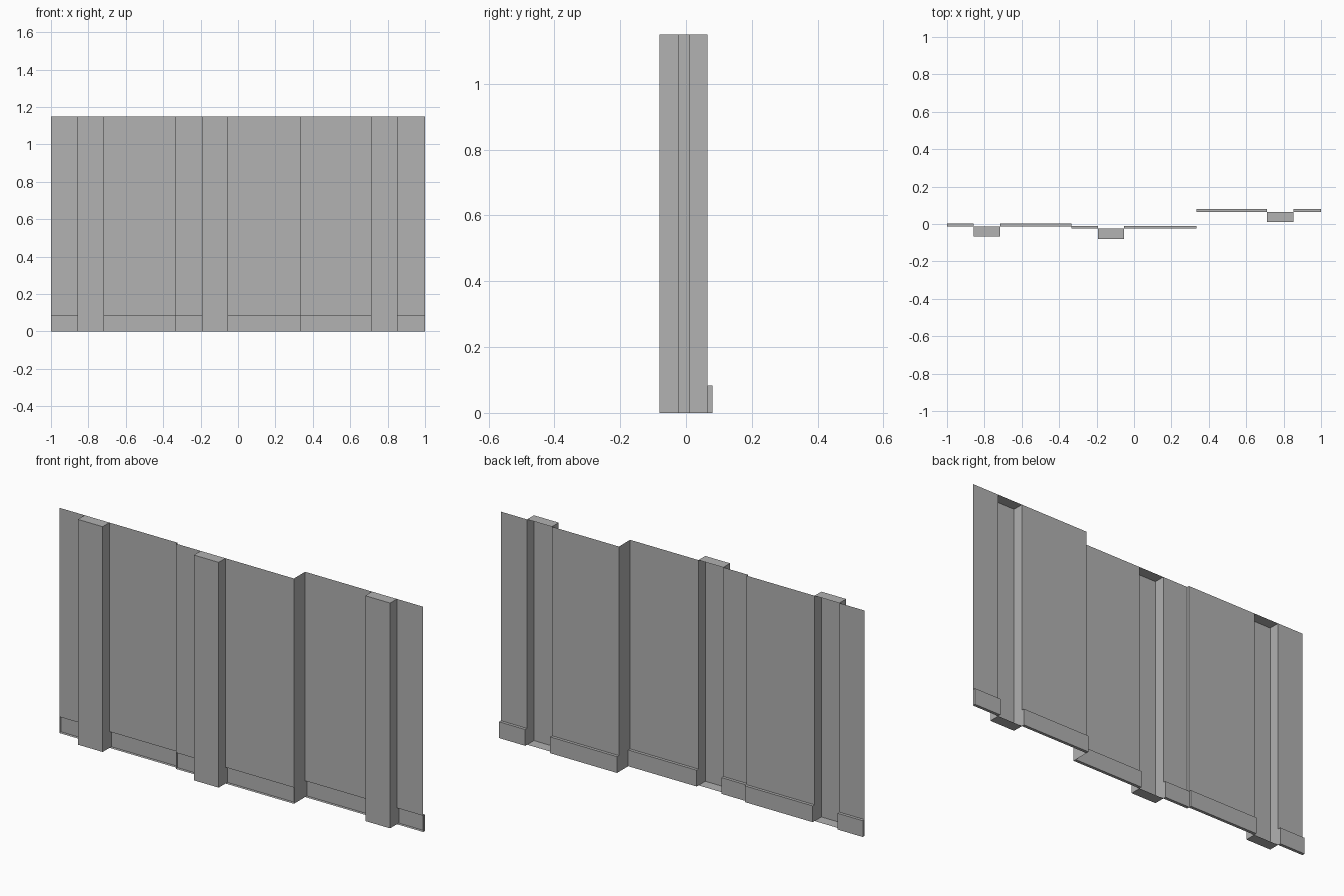
import bpy
import bmesh
from mathutils import Vector

cube = bpy.data.objects.get("Cube")
if cube:
    bpy.data.objects.remove(cube, do_unlink=True)

HEIGHT = 1.15          # wall height
SKIRT = 0.083          # skirting height
SKIRT_DEPTH = 0.015
PILLAR_DEPTH = 0.055
PILLAR_WIDTH = 0.14
BAY = 2 / 3            # width of one wall bay

grey = bpy.data.materials.new("plaster_grey")
grey.use_nodes = True
colour = (0.445, 0.445, 0.445, 1)
grey.diffuse_color = colour
grey.node_tree.nodes["Principled BSDF"].inputs["Base Color"].default_value = colour


def finish(name, bm):
    mesh = bpy.data.meshes.new(name)
    bm.to_mesh(mesh)
    bm.free()
    mesh.materials.append(grey)
    obj = bpy.data.objects.new(name, mesh)
    bpy.context.collection.objects.link(obj)


def open_box(name, low, high, open_side):
    """Box with the face towards open_side left out."""
    low, high = Vector(low), Vector(high)
    bm = bmesh.new()
    bmesh.ops.create_cube(bm, size=1)
    size, middle = high - low, (low + high) / 2
    for v in bm.verts:
        v.co = Vector(a * b for a, b in zip(v.co, size)) + middle
    bm.normal_update()
    gone = [f for f in bm.faces if f.normal.y * open_side > 0.9]
    bmesh.ops.delete(bm, geom=gone, context='FACES')
    finish(name, bm)


def sheet(name, start, end, z0, z1):
    """Thin upright sheet between two plan points."""
    bm = bmesh.new()
    corners = [(*start, z0), (*end, z0), (*end, z1), (*start, z1)]
    bm.faces.new([bm.verts.new(c) for c in corners])
    finish(name, bm)


# Each bay: name, left edge, wall plane, pillar left edge
bays = [
    ("right", -1, -0.013, -0.857),
    ("middle", -1 + BAY, -0.025, -0.193),
    ("left", -1 + 2 * BAY, 0.065, 0.712),
]

for name, x0, y, px in bays:
    x1, pe = x0 + BAY, px + PILLAR_WIDTH

    # Hollow pillar, open at the back
    open_box(name + "_pillar", (px, y - PILLAR_DEPTH, 0), (pe, y, HEIGHT), 1)

    # Wall panels and skirting on each side of the pillar
    for side, a, b in (("outer", x0, px), ("inner", pe, x1)):
        sheet(f"{name}_{side}_panel", (a, y), (b, y), SKIRT, HEIGHT)
        open_box(f"{name}_{side}_skirting", (a, y, 0), (b, y + SKIRT_DEPTH, SKIRT), -1)

# Return walls joining neighbouring bays
for (n0, _, ya, _), (n1, x, yb, _) in zip(bays, bays[1:]):
    sheet(f"{n0}_{n1}_return", (x, ya), (x, yb), 0, HEIGHT)
